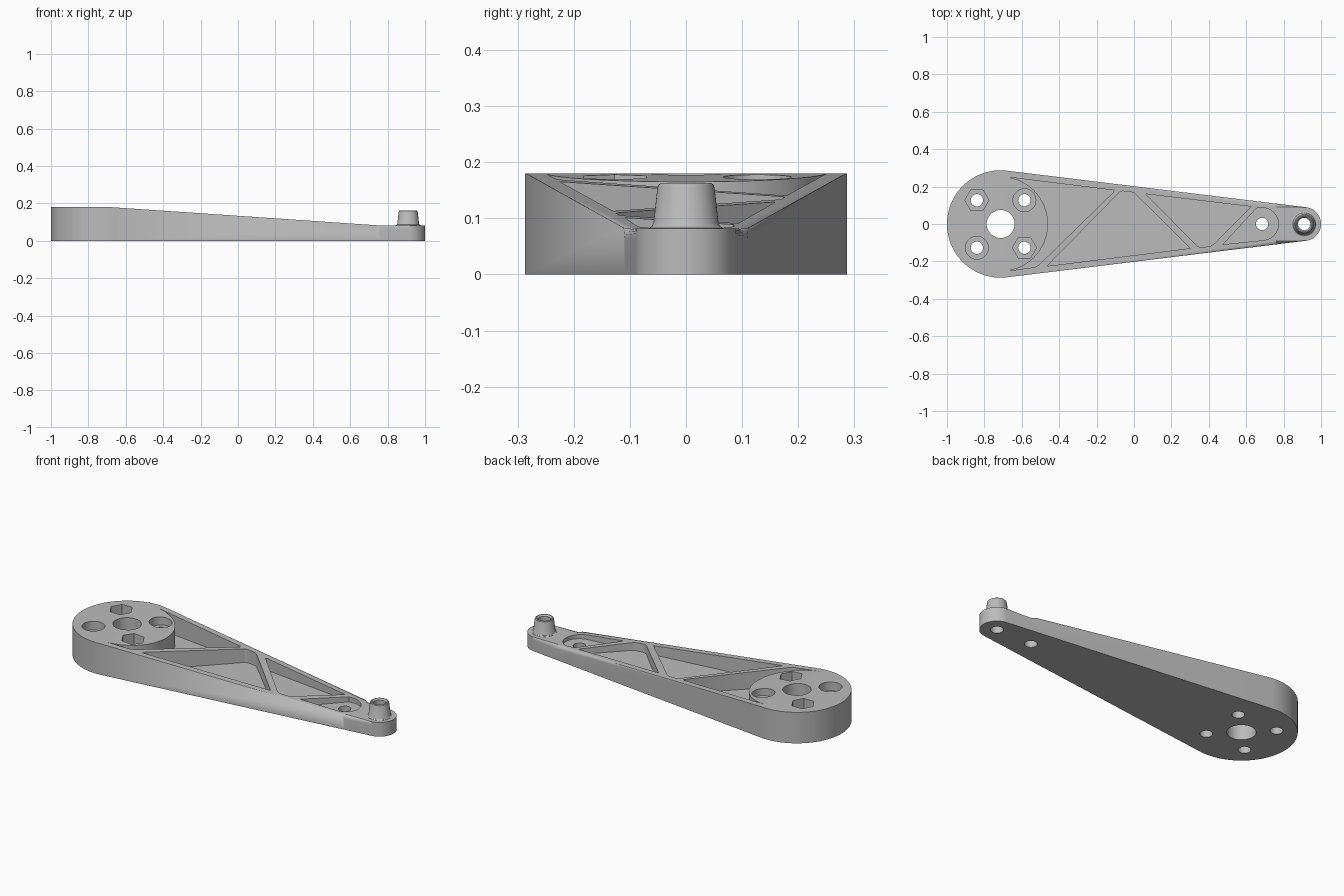
import bpy, bmesh
from math import sin, cos, pi, acos, radians

cube = bpy.data.objects.get("Cube")
if cube:
    bpy.data.objects.remove(cube, do_unlink=True)

BIG_X, BIG_R = -0.713, 0.287      # hub end
TIP_X, TIP_R = 0.91, 0.09         # post end
HUB_Z, TIP_Z, FLOOR_Z = 0.18, 0.082, 0.06
SLOPE_END = 0.76

grey = bpy.data.materials.new("satin_grey")
grey.use_nodes = True
grey.diffuse_color = (0.5, 0.5, 0.5, 1)
grey.node_tree.nodes["Principled BSDF"].inputs["Base Color"].default_value = (0.5, 0.5, 0.5, 1)


def arc(x, y, r, start, end, n):
    return [(x + r * cos(start + (end - start) * i / n),
             y + r * sin(start + (end - start) * i / n)) for i in range(n + 1)]


def finish(name, bm):
    bmesh.ops.recalc_face_normals(bm, faces=bm.faces)
    mesh = bpy.data.meshes.new(name)
    bm.to_mesh(mesh)
    bm.free()
    mesh.materials.append(grey)
    obj = bpy.data.objects.new(name, mesh)
    bpy.context.collection.objects.link(obj)
    return obj


def prism(name, outline, z0, z1):
    bm = bmesh.new()
    base = bm.faces.new([bm.verts.new((x, y, z0)) for x, y in outline])
    grown = bmesh.ops.extrude_face_region(bm, geom=[base], use_keep_orig=True)["geom"]
    for v in grown:
        if isinstance(v, bmesh.types.BMVert):
            v.co.z = z1
    return finish(name, bm)


def lathe(name, x, y, profile, n=48):
    bm = bmesh.new()
    rings = [[bm.verts.new((px, py, z)) for px, py in arc(x, y, r, 0, 2 * pi, n)[:-1]]
             for r, z in profile]
    for low, high in zip(rings, rings[1:]):
        for i in range(n):
            j = (i + 1) % n
            bm.faces.new((low[i], low[j], high[j], high[i]))
    bm.faces.new(rings[0])
    bm.faces.new(rings[-1])
    return finish(name, bm)


def combine(target, tool, operation):
    mod = target.modifiers.new(operation, 'BOOLEAN')
    mod.operation, mod.solver, mod.object = operation, 'EXACT', tool
    tool.hide_render = True
    graph = bpy.context.evaluated_depsgraph_get()
    result = bpy.data.meshes.new_from_object(target.evaluated_get(graph))
    target.modifiers.clear()
    target.data = result
    bpy.data.objects.remove(tool, do_unlink=True)


# Tapered arm body: flat over the hub, sloping down, flat at the tip
a = acos((BIG_R - TIP_R) / (TIP_X - BIG_X))
hub_arc = arc(BIG_X, 0, BIG_R, a, 2 * pi - a, 64)
tip_arc = arc(TIP_X, 0, TIP_R, -a, a, 32)
(x0, y0), (x1, y1) = hub_arc[0], tip_arc[-1]
side_y = y0 + (y1 - y0) * (SLOPE_END - x0) / (x1 - x0)
outline = hub_arc + [(SLOPE_END, -side_y)] + tip_arc + [(SLOPE_END, side_y)]

bm = bmesh.new()
bottom = [bm.verts.new((x, y, 0)) for x, y in outline]
top = [bm.verts.new((x, y, HUB_Z if x <= x0 + 0.001 else TIP_Z)) for x, y in outline]
count, h = len(outline), len(hub_arc)
bm.faces.new(bottom)
for i in range(count):
    j = (i + 1) % count
    bm.faces.new((bottom[i], bottom[j], top[j], top[i]))
bm.faces.new(top[:h])
bm.faces.new((top[0], top[h - 1], top[h], top[-1]))
bm.faces.new(top[h:])
tip_verts = set(top[h:])
rim = [e for e in bm.edges if set(e.verts) <= tip_verts
       and set(e.verts) != {top[h], top[-1]}]
bmesh.ops.bevel(bm, geom=rim, offset=0.018, offset_type='OFFSET', segments=4,
                profile=0.5, affect='EDGES')
arm = finish("tapered_arm", bm)

# Tapered post with a flared foot and rounded lip
post = lathe("tip_post", TIP_X, 0, [
    (0.066, 0.05), (0.066, 0.083), (0.061, 0.086), (0.058, 0.092),
    (0.051, 0.154), (0.049, 0.16), (0.045, 0.163)])
combine(arm, post, 'UNION')

# Weight-saving pockets between the diagonal ribs
pockets = [
    arc(BIG_X, 0, 0.253, -a, a, 40) + [(-0.107, 0.18), (-0.11, 0.17), (-0.51, -0.22), (-0.535, -0.232)],
    [(-0.075, 0.172), (-0.06, 0.176), (-0.01, 0.17), (0.005, 0.163),
     (0.30, -0.13), (-0.465, -0.225)],
    [(0.064, 0.16), (0.625, 0.093), (0.43, -0.105), (0.405, -0.12),
     (0.355, -0.125), (0.335, -0.115)],
    arc(0.685, 0, 0.087, -a, a, 24) + [(0.655, 0.084), (0.476, -0.109)],
]
for points in pockets:
    combine(arm, prism("pocket_cutter", points, FLOOR_Z, 0.3), 'DIFFERENCE')

# Through holes: hub bore, arm hole and post bore with a chamfered mouth
for x, r in ((BIG_X, 0.075), (0.685, 0.033)):
    combine(arm, lathe("hole_cutter", x, 0, [(r, -0.1), (r, 0.3)]), 'DIFFERENCE')
combine(arm, lathe("post_bore_cutter", TIP_X, 0,
                   [(0.033, -0.1), (0.033, 0.155), (0.041, 0.1635), (0.041, 0.3)]), 'DIFFERENCE')

# Four bolt holes: two with hex nut seats, two with round counterbores
for sx in (-1, 1):
    for sy in (-1, 1):
        x, y = BIG_X + sx * 0.127, sy * 0.127
        hexagonal = sx != sy
        seat_r, seat_z, sides = (0.064, 0.11, 6) if hexagonal else (0.061, 0.13, 40)
        combine(arm, lathe("seat_cutter", x, y, [(seat_r, seat_z), (seat_r, 0.3)], sides), 'DIFFERENCE')
        combine(arm, lathe("bolt_cutter", x, y, [(0.033, -0.1), (0.033, 0.3)], 32), 'DIFFERENCE')

# Smooth the round walls and keep the cut edges crisp
bpy.ops.object.select_all(action='DESELECT')
arm.select_set(True)
bpy.context.view_layer.objects.active = arm
bpy.ops.object.shade_smooth_by_angle(angle=radians(30))
